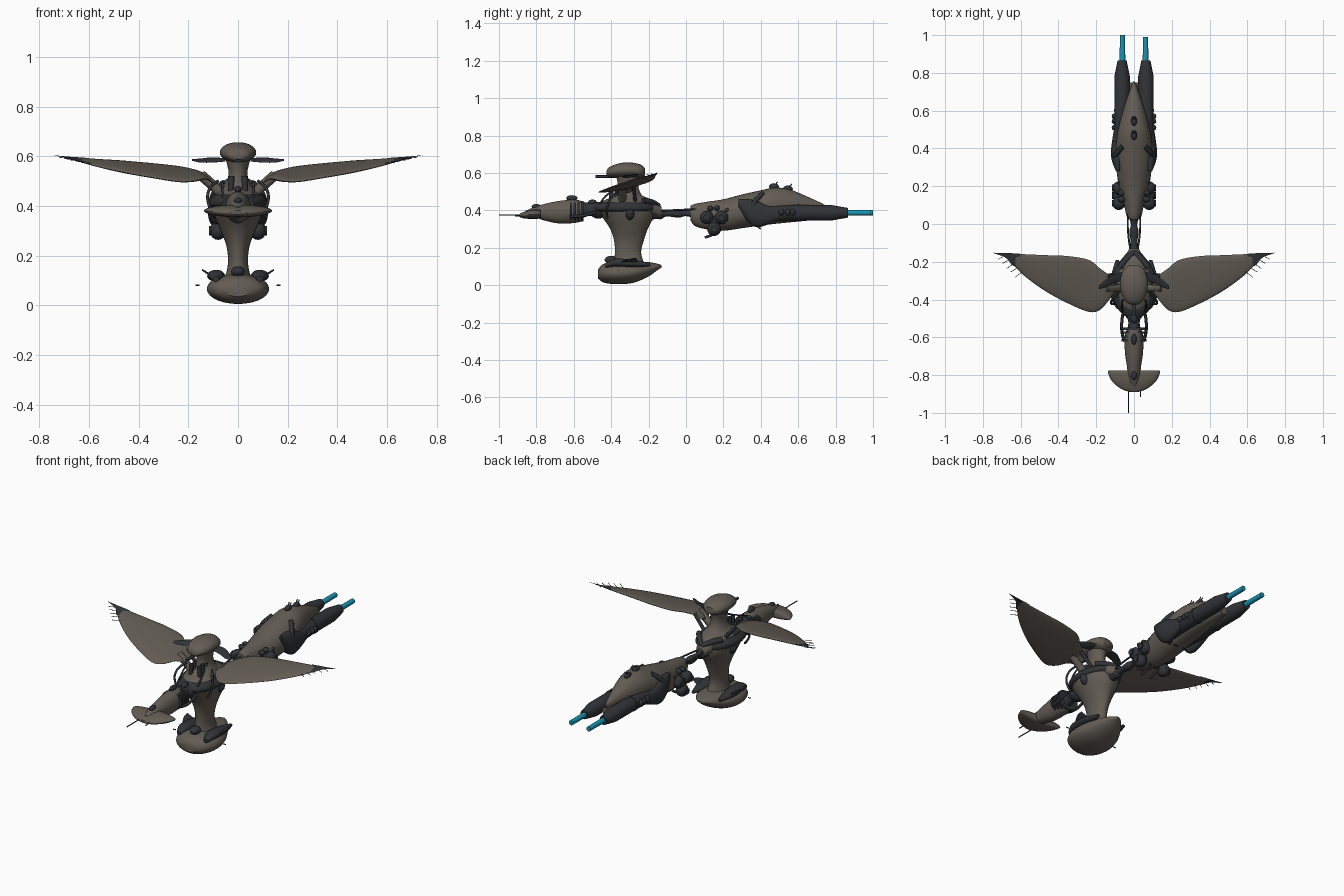
import bpy, bmesh, math, random
from mathutils import Vector
random.seed(3)


def mat(name, col):
    m = bpy.data.materials.new(name)
    m.diffuse_color = (*col, 1)
    return m


HULL = mat("hull", (0.125, 0.108, 0.09))
DARK = mat("dark_metal", (0.03, 0.033, 0.038))
BLUE = mat("blue_glow", (0.01, 0.3, 0.45))


def finish(ob, m, mirror=False):
    ob.data.materials.append(m)
    if mirror:
        ob.modifiers.new("mirror", 'MIRROR')
    return ob


def mesh_rings(name, rings, m, mirror=False):
    bm = bmesh.new()
    vs = [[bm.verts.new(p) for p in r] for r in rings]
    n = len(rings[0])
    for a, b in zip(vs, vs[1:]):
        for i in range(n):
            j = (i + 1) % n
            bm.faces.new((a[i], a[j], b[j], b[i]))
    bm.faces.new(vs[0])
    bm.faces.new(vs[-1])
    bmesh.ops.recalc_face_normals(bm, faces=bm.faces)
    me = bpy.data.meshes.new(name)
    bm.to_mesh(me)
    bm.free()
    ob = bpy.data.objects.new(name, me)
    bpy.context.collection.objects.link(ob)
    return finish(ob, m, mirror)


def resample(secs, k=4):
    """Smooth Catmull-Rom interpolation between cross-sections."""
    out = []
    for i in range(len(secs) - 1):
        p0, p1, p2, p3 = (secs[max(0, min(len(secs) - 1, i + d))] for d in (-1, 0, 1, 2))
        for s in range(k):
            t = s / k
            out.append([0.5 * (2 * b + (c - a) * t + (2 * a - 5 * b + 4 * c - d) * t * t
                               + (3 * b - a - 3 * c + d) * t ** 3)
                        for a, b, c, d in zip(p0, p1, p2, p3)])
    return out + [list(secs[-1])]


def loft(name, secs, m, axis='Y', x=0.0, mirror=False, n=28, smooth=True):
    """Sections: (position, centre on the other axis, half width, half depth)."""
    rings = []
    for p, c, w, h in (resample(secs) if smooth else secs):
        w, h = max(w, .002), max(h, .002)
        r = []
        for i in range(n):
            a = 2 * math.pi * i / n
            u, v = x + w * math.cos(a), c + h * math.sin(a)
            r.append((u, p, v) if axis == 'Y' else (u, v, p))
        rings.append(r)
    return mesh_rings(name, rings, m, mirror)


def blade(name, secs, thick, m):
    """Wing: (x, front y, front z, rear y, rear z), lens-shaped section."""
    rings = []
    for x, yf, zf, yr, zr in resample(secs):
        f, r = Vector((x, yf, zf)), Vector((x, yr, zr))
        nrm = Vector((0, -(zr - zf), yr - yf)).normalized()
        th = thick * min(1, (r - f).length / .2)
        rings.append([f.lerp(r, .5 - .5 * math.cos(a)) + nrm * th * math.sin(a)
                      for a in (2 * math.pi * i / 20 for i in range(20))])
    return mesh_rings(name, rings, m, True)


def tube(name, pts, r, m, mirror=False):
    cu = bpy.data.curves.new(name, 'CURVE')
    cu.dimensions = '3D'
    cu.bevel_depth, cu.bevel_resolution, cu.use_fill_caps = r, 2, True
    cu.resolution_u = 4
    sp = cu.splines.new('NURBS')
    sp.points.add(len(pts) - 1)
    for q, p in zip(sp.points, pts):
        q.co = (*p, 1)
    sp.use_endpoint_u, sp.order_u = True, min(3, len(pts))
    ob = bpy.data.objects.new(name, cu)
    bpy.context.collection.objects.link(ob)
    return finish(ob, m, mirror)


def ball(name, loc, s, m, mirror=False):
    x, y, z = loc
    secs = [(y - s[1] * math.cos(t), z, s[0] * math.sin(t), s[2] * math.sin(t))
            for t in (math.pi * i / 10 for i in range(11))]
    return loft(name, secs, m, x=x, mirror=mirror, n=16, smooth=False)


# Front hammerhead, neck and antennae
loft("hammer_head", [(-.89, .373, .02, .008), (-.872, .374, .07, .016), (-.83, .378, .118, .024),
                     (-.785, .38, .138, .024), (-.775, .38, .13, .014)], HULL)
loft("front_neck", [(-.86, .385, .012, .012), (-.81, .39, .03, .028), (-.75, .39, .038, .046),
                    (-.68, .39, .048, .06), (-.6, .395, .05, .063), (-.56, .395, .04, .055)], HULL)
for i in range(4):
    y = -.615 + i * .02
    loft("neck_rib", [(y - .006, .395, .066, .055), (y + .006, .395, .066, .055)], DARK, smooth=False)
loft("neck_joint", [(-.57, .4, .04, .05), (-.52, .405, .03, .035), (-.46, .405, .05, .04)], DARK)
tube("long_antenna", [(-.03, -.86, .375), (-.03, -1, .375)], .003, DARK)
tube("short_antenna", [(.035, -.87, .37), (.035, -.915, .37)], .003, DARK)
ball("head_sensor", (0, -.8, .42), (.016, .025, .014), DARK)
ball("neck_sensor", (0, -.61, .465), (.014, .03, .016), DARK)
tube("neck_cable", [(.05, -.62, .37), (.075, -.57, .36), (.06, -.48, .39)], .008, DARK, True)

# Central vertical body
loft("central_body", [(.1, -.305, .06, .09), (.13, -.307, .047, .078), (.18, -.31, .04, .07),
                      (.24, -.305, .047, .08), (.3, -.305, .07, .1), (.36, -.31, .095, .135),
                      (.41, -.325, .108, .155), (.44, -.325, .095, .14), (.48, -.31, .055, .075),
                      (.53, -.31, .038, .055), (.59, -.31, .05, .065)], HULL, 'Z')
loft("body_collar", [(.395, -.33, .105, .155), (.405, -.33, .117, .17), (.425, -.33, .115, .17),
                     (.445, -.33, .095, .145)], DARK, 'Z')
loft("rear_hood", [(-.28, .44, .075, .05), (-.2, .42, .06, .045), (-.13, .39, .025, .03)], HULL)
tube("rear_chevron", [(.075, -.23, .45), (.04, -.18, .45), (0, -.15, .425)], .016, DARK, True)
ball("body_vent", (.075, -.3, .385), (.045, .028, .04), DARK, True)
ball("body_intake", (0, -.47, .4), (.05, .045, .045), DARK)
ball("front_lamp", (0, -.5, .44), (.018, .025, .018), DARK)
for y in (-.4, -.37, -.34):
    tube("neck_piston", [(.03, y, .43), (.026, y, .52)], .012, DARK, True)
tube("side_hose", [(.09, -.42, .36), (.125, -.43, .4), (.12, -.4, .48), (.08, -.36, .5)], .006, DARK, True)
tube("inner_hose", [(.05, -.47, .4), (.07, -.46, .46), (.06, -.4, .5)], .005, DARK, True)

# Top dome pod with gun and side arms
loft("top_dome", [(-.425, .6, .02, .012), (-.41, .605, .045, .026), (-.36, .613, .068, .038),
                  (-.3, .615, .073, .041), (-.245, .61, .058, .036), (-.22, .607, .03, .02)], HULL)
tube("dome_gun", [(0, -.485, .58), (0, -.35, .58)], .008, DARK)
blade("dome_arm", [(.05, -.3, .58, -.25, .59), (.1, -.31, .575, -.265, .595),
                   (.15, -.335, .575, -.295, .59), (.185, -.345, .582, -.325, .588)], .017, DARK)

# Wings
blade("wing", [(.1, -.36, .49, -.29, .5), (.13, -.4, .51, -.27, .525), (.18, -.455, .5, -.235, .545),
               (.24, -.465, .498, -.19, .558), (.35, -.42, .515, -.17, .57), (.47, -.355, .537, -.165, .58),
               (.58, -.275, .562, -.16, .588), (.65, -.205, .582, -.157, .594)], .013, HULL)
blade("wing_tip", [(.6, -.22, .577, -.158, .592), (.64, -.222, .58, -.155, .595),
                   (.68, -.178, .592, -.154, .598), (.745, -.154, .603, -.152, .604)], .008, DARK)
for i in range(5):
    x = .6 + i * .022
    y = -.265 + i * .022
    tube("tip_whisker", [(x - .02, y + .02, .57 + i * .005),
                         (x + .03, y - .012 + random.uniform(-.01, .01), .575 + i * .005)], .0015, DARK, True)
tube("wing_strut", [(.05, -.34, .43), (.085, -.34, .47), (.15, -.34, .525)], .021, HULL, True)
tube("wing_actuator", [(.06, -.27, .44), (.14, -.28, .53)], .01, DARK, True)

# Foot pod
loft("foot_pod", [(-.47, .06, .05, .025), (-.44, .064, .098, .05), (-.37, .065, .125, .06),
                  (-.28, .07, .115, .057), (-.2, .085, .075, .038), (-.15, .098, .035, .016),
                  (-.13, .1, .008, .006)], HULL)
loft("foot_fin", [(-.43, .105, .012, .012), (-.38, .12, .032, .022), (-.28, .115, .034, .02),
                  (-.19, .11, .008, .008)], DARK, x=.088, mirror=True)
blade("foot_winglet", [(.09, -.38, .115, -.26, .115), (.12, -.35, .125, -.26, .13),
                       (.145, -.3, .14, -.265, .146)], .01, DARK)
ball("foot_sensor", (0, -.4, .135), (.028, .035, .022), DARK)
tube("foot_probe", [(.155, -.36, .08), (.172, -.36, .08)], .003, DARK, True)

# Rear connector
loft("rear_link", [(-.2, .38, .03, .03), (-.15, .38, .025, .025), (-.1, .383, .018, .016),
                   (-.04, .383, .024, .022), (.0, .385, .017, .016), (.06, .39, .035, .035)], DARK)
ball("link_joint", (0, -.14, .38), (.028, .028, .028), DARK)
tube("link_cable", [(.02, -.13, .4), (.04, -.02, .4), (.03, .06, .41)], .005, DARK, True)

# Rear hull
loft("rear_hull", [(.025, .385, .03, .04), (.05, .375, .042, .06), (.12, .372, .056, .075),
                   (.2, .375, .08, .084), (.3, .395, .094, .09), (.4, .415, .097, .092),
                   (.48, .432, .088, .09), (.56, .43, .07, .08), (.65, .425, .042, .048),
                   (.72, .415, .018, .026), (.755, .41, .004, .012)], HULL)
loft("belly_keel", [(.3, .33, .05, .025), (.45, .36, .06, .035), (.6, .375, .05, .035),
                    (.75, .38, .025, .025)], HULL)
for y, z in ((.47, .527), (.545, .515)):
    ball("roof_sensor", (0, y, z), (.016, .026, .018), DARK)
    tube("roof_spike", [(.006, y, z), (.006, y + .02, z + .026)], .003, DARK, True)

# Side thruster pods
for y, z, r in ((.11, .362, .036), (.19, .362, .036), (.15, .3, .037)):
    ball("side_pod", (.08, y, z), (.034, r, r), DARK, True)
    tube("pod_cap", [(.1, y, z), (.117, y, z)], r * .5, DARK, True)
for y, z in ((.13, .41), (.165, .412), (.22, .4)):
    ball("pod_stud", (.066, y, z), (.02, .015, .015), DARK, True)
tube("pod_axle", [(-.09, .15, .34), (.09, .15, .34)], .03, DARK)
tube("belly_hook", [(.03, .17, .29), (.03, .14, .265), (.03, .1, .255)], .007, DARK, True)

# Twin engines with blue exhaust tubes
loft("engine", [(.33, .385, .028, .035), (.4, .385, .046, .05), (.48, .385, .044, .044),
                (.58, .387, .041, .041), (.78, .387, .041, .041), (.865, .387, .024, .026)],
     DARK, x=.063, mirror=True, smooth=False)
loft("engine_shoulder", [(.28, .44, .01, .02), (.33, .4, .03, .06), (.38, .38, .036, .07),
                         (.44, .375, .03, .05), (.5, .38, .02, .03)], DARK, x=.086, mirror=True)
tube("hull_strap", [(.06, .41, .49), (.105, .36, .45), (.105, .34, .37), (.06, .38, .32)], .014, DARK, True)
for y in (.51, .545, .57):
    ball("engine_stud", (.104, y, .39), (.014, .015, .018), DARK, True)
loft("engine_ring", [(.595, .387, .044, .044), (.61, .387, .044, .044)], DARK, x=.063, mirror=True, smooth=False)
for s, end in ((-1, 1.0), (1, .99)):
    loft("exhaust_tube", [(.85, .387, .015, .015), (end, .387, .014, .014)], BLUE, x=s * .061, smooth=False)
tube("belly_spike", [(.03, .36, .33), (.03, .4, .3)], .004, DARK, True)

# Smooth shading with sharp edges kept
bpy.ops.object.select_all(action='DESELECT')
for ob in bpy.context.scene.objects:
    if ob.type == 'MESH':
        ob.select_set(True)
        bpy.context.view_layer.objects.active = ob
bpy.ops.object.shade_smooth_by_angle(angle=math.radians(40))
